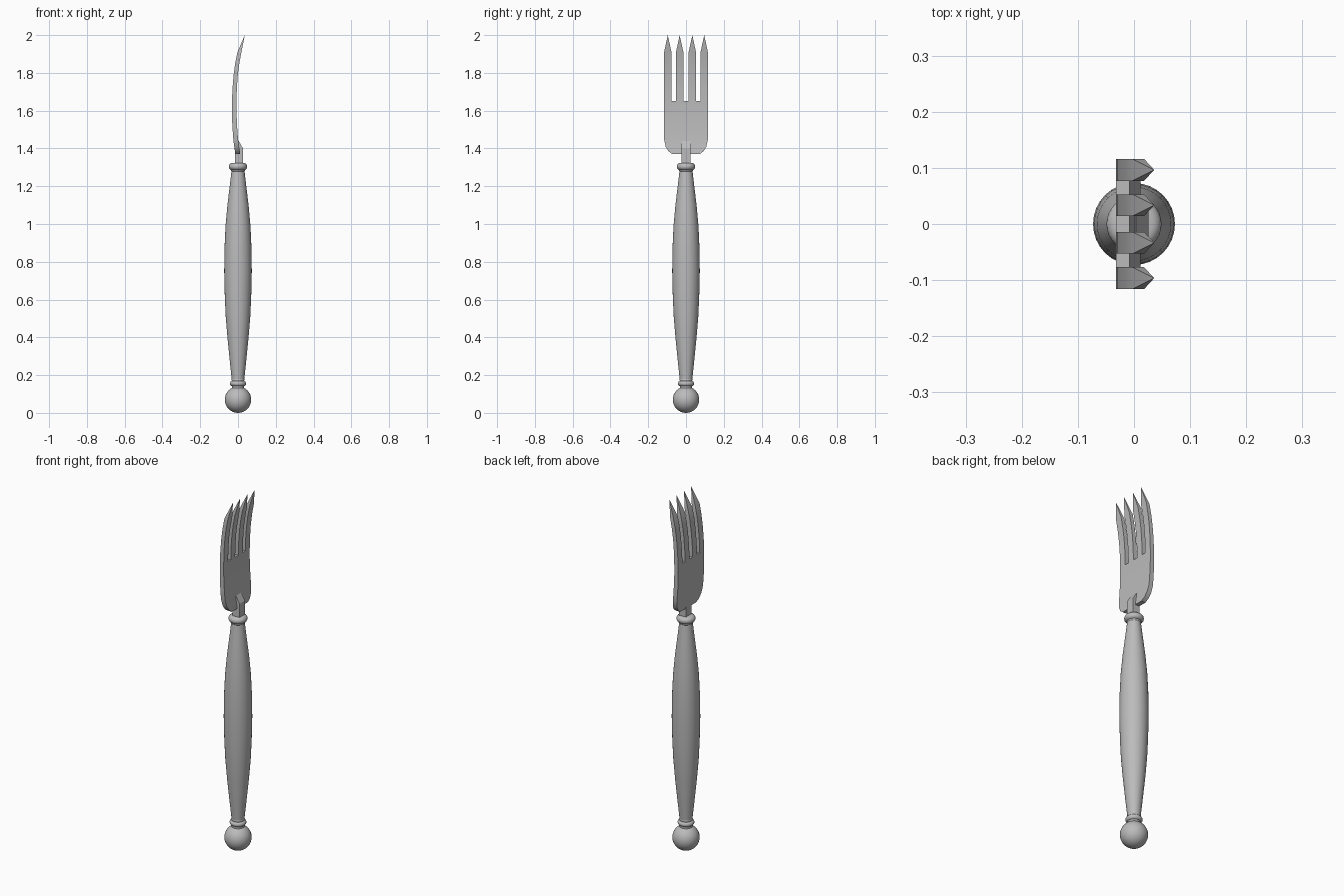
import bpy, bmesh, math

cube = bpy.data.objects.get("Cube")
if cube:
    bpy.data.objects.remove(cube)

metal = bpy.data.materials.new("grey metal")
metal.use_nodes = True
GREY = (0.5, 0.5, 0.5, 1)
metal.diffuse_color = GREY
metal.node_tree.nodes["Principled BSDF"].inputs["Base Color"].default_value = GREY


def finish(bm, name, angle=None):
    bmesh.ops.remove_doubles(bm, verts=bm.verts, dist=0.0002)
    bmesh.ops.recalc_face_normals(bm, faces=bm.faces)
    mesh = bpy.data.meshes.new(name)
    bm.to_mesh(mesh)
    bm.free()
    mesh.materials.append(metal)
    ob = bpy.data.objects.new(name, mesh)
    bpy.context.collection.objects.link(ob)
    if angle:
        bpy.ops.object.select_all(action='DESELECT')
        bpy.context.view_layer.objects.active = ob
        ob.select_set(True)
        bpy.ops.object.shade_smooth_by_angle(angle=math.radians(angle))
    return ob


def lathe(name, profile, sides=32):
    """Spin (radius, z) points around the z axis."""
    bm = bmesh.new()
    vs = [bm.verts.new((r, 0, z)) for r, z in profile]
    es = [bm.edges.new(pair) for pair in zip(vs, vs[1:])]
    bmesh.ops.spin(bm, geom=vs + es, cent=(0, 0, 0), axis=(0, 0, 1),
                   angle=2 * math.pi, steps=sides)
    return finish(bm, name, 40)


def ring(name, z, radius, half):
    """Rounded collar with a solid centre."""
    arc = [(radius - half + half * math.cos(a), z + half * math.sin(a))
           for a in (math.pi * (i / 8 - 0.5) for i in range(9))]
    return lathe(name, [(0, z - half)] + arc + [(0, z + half)])


# Turned handle with end ball and collars
lathe("end_ball", [(0.07 * math.sin(math.pi * i / 16), 0.07 - 0.07 * math.cos(math.pi * i / 16))
                   for i in range(17)])
lathe("lower_neck", [(0, 0.12), (0.033, 0.125), (0.033, 0.18), (0, 0.18)])
ring("lower_collar", 0.155, 0.043, 0.014)
ring("lower_bead", 0.175, 0.034, 0.008)
lathe("handle", [(0, 0.175), (0.033, 0.175), (0.044, 0.28), (0.056, 0.4), (0.065, 0.51),
                 (0.07, 0.62), (0.073, 0.75), (0.071, 0.88), (0.066, 0.99), (0.056, 1.1),
                 (0.045, 1.19), (0.034, 1.285), (0, 1.285)])
ring("upper_collar", 1.304, 0.049, 0.019)
ring("upper_bead", 1.285, 0.037, 0.01)

# Wedge shaped neck joining the handle to the head
bm = bmesh.new()
side = [bm.verts.new((x, -0.024, z)) for x, z in
        [(-0.016, 1.31), (0.026, 1.31), (0.026, 1.4), (0.004, 1.44), (-0.016, 1.4)]]
face = bm.faces.new(side)
out = bmesh.ops.extrude_face_region(bm, geom=[face])
for v in out["geom"]:
    if isinstance(v, bmesh.types.BMVert):
        v.co.y = 0.024
finish(bm, "neck")

# Curved head: each row is (z, back x, front x, width factor)
rows = [(1.37, -0.014, 0.012, 0.62), (1.385, -0.016, 0.01, 0.8), (1.41, -0.02, 0.006, 0.93),
        (1.45, -0.025, 0, 1), (1.52, -0.03, -0.005, 1), (1.59, -0.032, -0.008, 1),
        (1.65, -0.032, -0.008, 1), (1.72, -0.029, -0.006, 1), (1.79, -0.023, -0.001, 1),
        (1.85, -0.015, 0.007, 1), (1.91, -0.003, 0.018, 1)]
SLOT = 6
edges = [-0.116, -0.077, -0.053, -0.014, 0.014, 0.053, 0.077, 0.116]
bm = bmesh.new()


def point(row, col, front):
    z, back_x, front_x, width = rows[row]
    return (front_x if front else back_x, edges[col] * width, z)


def add_face(*points):
    bm.faces.new([bm.verts.new(p) for p in points])


def is_solid(row, col):
    return 0 <= row < len(rows) - 1 and 0 <= col < 7 and (row < SLOT or col % 2 == 0)


for r in range(len(rows) - 1):
    for c in range(7):
        if not is_solid(r, c):
            continue
        corners = [(r, c), (r, c + 1), (r + 1, c + 1), (r + 1, c)]
        for front in (False, True):
            add_face(*[point(a, b, front) for a, b in corners])
        # Close every border that has no neighbouring cell
        neighbours = [(r - 1, c), (r, c + 1), (r + 1, c), (r, c - 1)]
        for i, near in enumerate(neighbours):
            if is_solid(*near) or (r == len(rows) - 2 and i == 2):
                continue
            p, q = corners[i], corners[(i + 1) % 4]
            add_face(point(*p, False), point(*q, False), point(*q, True), point(*p, True))

# Sharp tine tips
last = len(rows) - 1
for c in range(0, 7, 2):
    tip = (0.036, (edges[c] + edges[c + 1]) / 2, 2.0)
    base = [point(last, c, False), point(last, c + 1, False),
            point(last, c + 1, True), point(last, c, True)]
    for i in range(4):
        add_face(base[i], base[(i + 1) % 4], tip)
finish(bm, "fork_head", 25)
